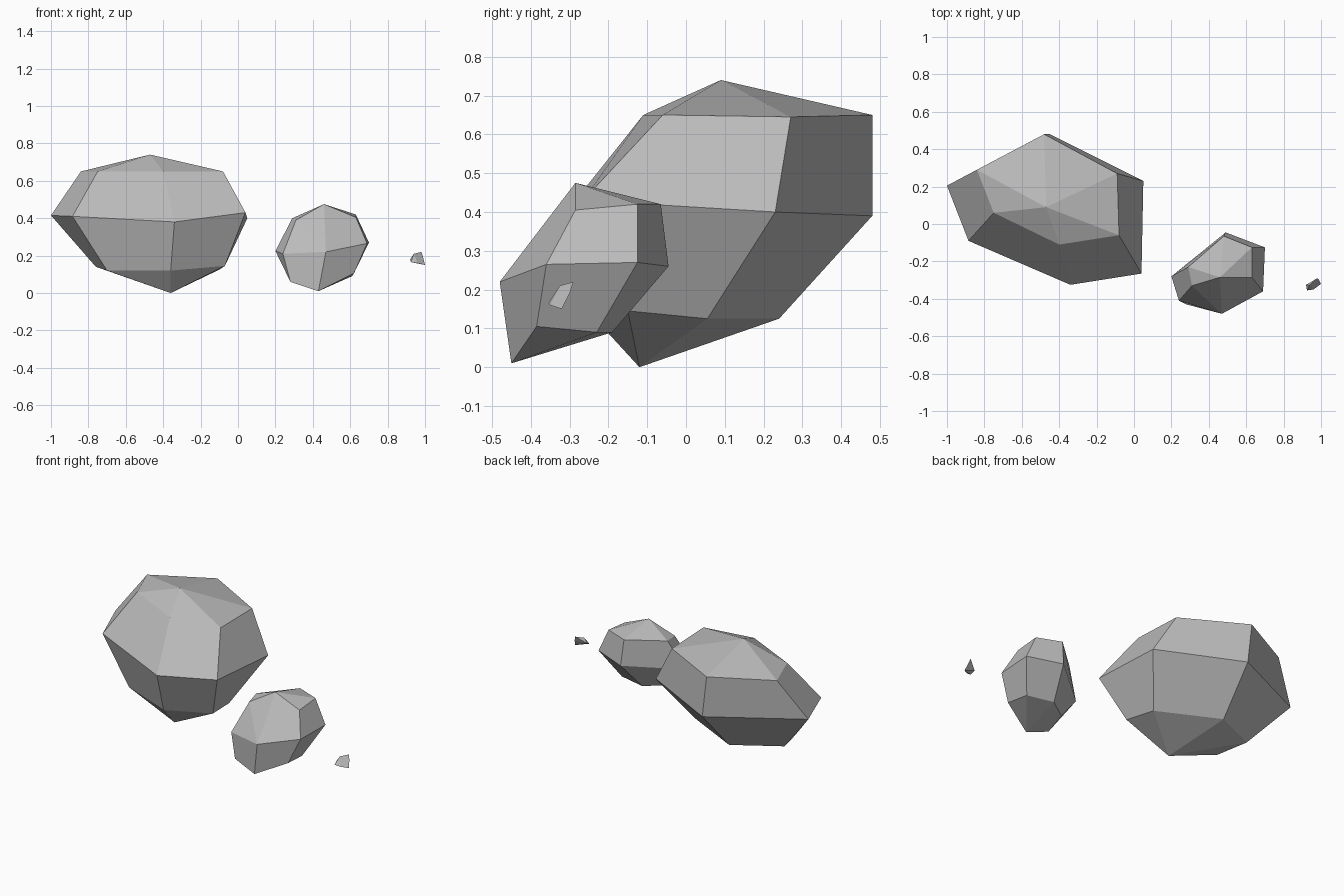
import bpy
import bmesh
import math
from mathutils import Vector

# Remove the default object
default = bpy.data.objects.get("Cube")
if default:
    bpy.data.objects.remove(default, do_unlink=True)

# Single stone colour
GREY = (0.5, 0.5, 0.5, 1.0)
stone = bpy.data.materials.new("stone_grey")
stone.use_nodes = True
stone.diffuse_color = GREY
shader = stone.node_tree.nodes["Principled BSDF"]
shader.inputs["Base Color"].default_value = GREY
shader.inputs["Roughness"].default_value = 0.9

CENTIMETRE = 0.01  # corner positions below are in hundredths of a unit


def make_rock(name, *rings):
    """Wrap a faceted convex skin around the corner rings of one rock."""
    bm = bmesh.new()
    for ring in rings:
        for corner in ring:
            bm.verts.new(Vector(corner) * CENTIMETRE)
    hull = bmesh.ops.convex_hull(bm, input=bm.verts[:])
    inside = [v for v in hull["geom_interior"] if isinstance(v, bmesh.types.BMVert)]
    if inside:
        bmesh.ops.delete(bm, geom=inside, context="VERTS")
    # Merge nearly flat triangle pairs into broad chiselled facets
    bmesh.ops.join_triangles(
        bm,
        faces=bm.faces[:],
        angle_face_threshold=math.radians(12),
        angle_shape_threshold=math.radians(60),
    )
    bmesh.ops.recalc_face_normals(bm, faces=bm.faces[:])

    mesh = bpy.data.meshes.new(name)
    bm.to_mesh(mesh)
    bm.free()
    mesh.materials.append(stone)
    rock = bpy.data.objects.new(name, mesh)
    bpy.context.scene.collection.objects.link(rock)
    return rock


# Large boulder: peak, shoulder ring, waist ring, underside ring, foot
make_rock(
    "large_boulder",
    [(-47, 9, 74)],
    [(-9, 27, 64.5), (-8, -6, 65), (-40, -11, 65),
     (-75, 6, 65), (-84, 29, 65), (-48, 48, 65)],
    [(5, 23, 40), (4, -26.5, 43), (-34, -32.5, 38),
     (-88.5, -9, 41), (-100, 20.5, 41.5), (-45, 48, 39)],
    [(-10, 5.5, 12.5), (-7, -15, 14.5), (-36, -23, 12),
     (-70, -9, 12), (-76, 10, 14), (-47, 24, 12.5)],
    [(-36, -12, 0)],
)

# Medium boulder: same layout, with the front running straight to the foot
make_rock(
    "medium_boulder",
    [(46, -28.5, 47.5)],
    [(63, -28.5, 40.5), (63, -12.5, 42), (48, -6.5, 42),
     (29, -23, 40), (31, -33, 39)],
    [(69, -36, 26.5), (70, -12.5, 27), (49, -4.5, 26),
     (20, -28, 22.5), (24, -41, 21), (47, -48, 22)],
    [(62, -38.5, 10.5), (61, -23, 9), (44, -19, 9),
     (30, -29, 9.5), (28, -43, 6)],
    [(43, -45, 1)],
)

# Small chip lying apart from the boulders
make_rock(
    "small_chip",
    [(98, -29, 22), (94, -32.5, 21)],
    [(92, -32.5, 18), (99, -30, 19)],
    [(92.5, -35.5, 16.5), (96, -35, 16), (100, -32, 15)],
)
